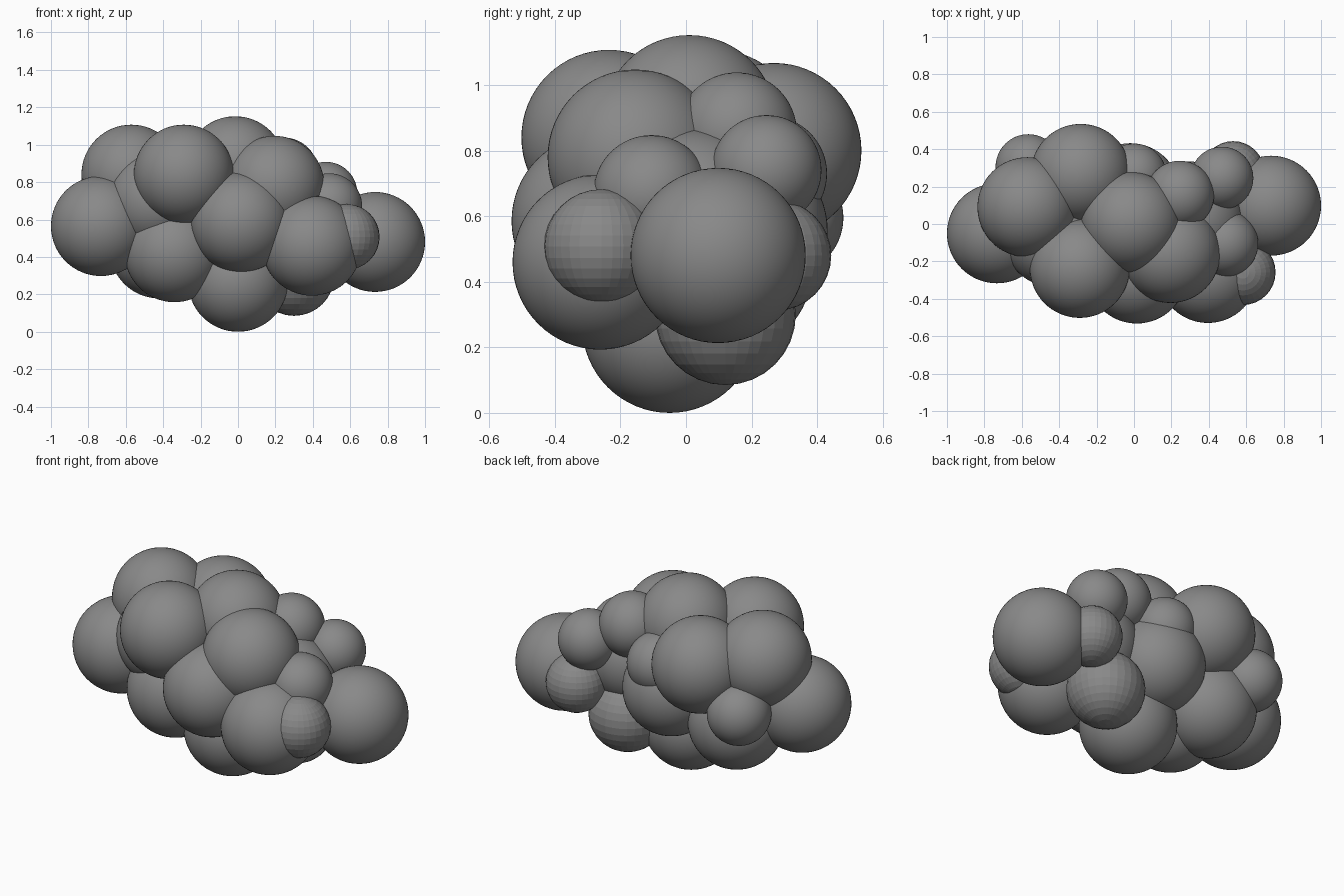
import bpy

if "Cube" in bpy.data.objects:
    bpy.data.objects.remove(bpy.data.objects["Cube"])

# One plain grey for the whole cluster
grey = bpy.data.materials.new("mid_grey")
grey.diffuse_color = (0.25, 0.25, 0.25, 1.0)
grey.use_nodes = True
grey.node_tree.nodes["Principled BSDF"].inputs["Base Color"].default_value = grey.diffuse_color


def ball(name, x, y, z, r, smooth=True):
    """One sphere of the cluster."""
    seg = 64 if smooth else 32
    bpy.ops.mesh.primitive_uv_sphere_add(segments=seg, ring_count=seg // 2,
                                         radius=r, location=(x, y, z))
    ob = bpy.context.object
    ob.name = name
    ob.data.materials.append(grey)
    if smooth:
        bpy.ops.object.shade_smooth()


# Large balls, all the same size: name, x, y, z
R = 0.267
large = [
    ("left_end", -0.733, -0.05, 0.565),
    ("right_end", 0.733, 0.098, 0.48),
    ("upper_front_left", -0.29, -0.235, 0.84),
    ("upper_back_left", -0.57, 0.09, 0.84),
    ("upper_back", -0.285, 0.268, 0.80),
    ("top_middle", -0.015, 0.01, 0.885),
    ("upper_front_right", 0.195, -0.155, 0.78),
    ("front_middle", 0.015, -0.265, 0.585),
    ("front_right", 0.395, -0.262, 0.46),
    ("lower_front_left", -0.34, -0.10, 0.425),
    ("lower_back_left", -0.42, 0.12, 0.445),
    ("inner_left", -0.43, -0.07, 0.70),
    ("inner_back", -0.02, 0.165, 0.555),
    ("inner_right", 0.32, 0.02, 0.60),
    ("bottom_middle", 0.0, -0.05, 0.267),
]
for name, x, y, z in large:
    ball(name + "_ball", x, y, z, R)

# Small smooth balls: name, x, y, z, radius
small = [
    ("small_back_right", 0.47, 0.245, 0.74, 0.168),
    ("small_front_right", 0.487, -0.105, 0.67, 0.177),
    ("small_top_right", 0.245, 0.155, 0.855, 0.183),
    ("small_back_left", -0.565, 0.305, 0.595, 0.175),
    ("small_back_middle", 0.0, 0.255, 0.73, 0.175),
]
for name, x, y, z, r in small:
    ball(name + "_ball", x, y, z, r)

# Faceted balls
ball("faceted_front_ball", 0.582, -0.258, 0.507, 0.175, False)
ball("faceted_bottom_ball", 0.30, 0.12, 0.30, 0.215, False)
ball("faceted_back_ball", 0.53, 0.275, 0.48, 0.168, False)
